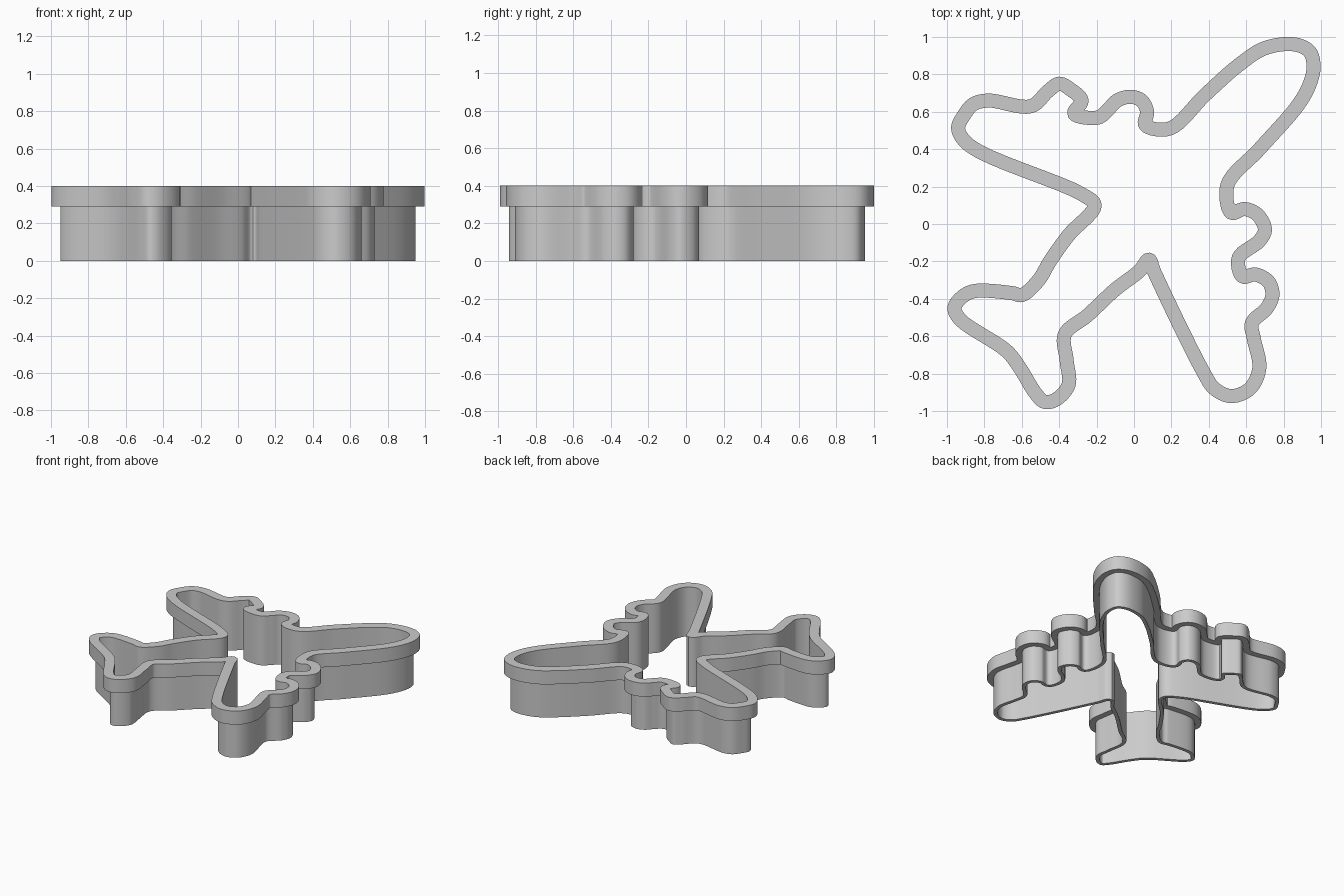
import bpy
import bmesh
import math
from mathutils import Vector, kdtree

default_cube = bpy.data.objects.get("Cube")
if default_cube:
    bpy.data.objects.remove(default_cube, do_unlink=True)

# Wall centreline of the aircraft silhouette, clockwise, in hundredths of a unit
NOSE = [(19, 51), (38, 69), (56, 85), (70, 94), (86, 96), (94, 92), (96, 84),
        (94, 75), (88, 64), (67, 40), (50, 21)]
LEFT_WING = [(52, 6), (59, 8), (66, 5), (70, -3), (67, -9), (56, -18), (58, -28),
             (65, -27), (72, -31), (74, -38), (71, -45), (63, -53), (64, -61),
             (67, -77), (62, -88), (52, -92), (43, -88), (37, -79), (11, -26), (8, -19)]
TAIL = [(3, -25), (-10, -35), (-25, -49), (-37, -59), (-36, -73), (-35, -86),
        (-42, -94), (-48, -95), (-53, -90), (-61, -77), (-68, -68), (-93, -51),
        (-96, -45), (-93, -40), (-86, -36), (-65, -37), (-60, -38), (-51, -30),
        (-45, -20), (-35, -6)]
RIGHT_WING = [(-21, 10), (-28, 16), (-88, 42), (-94, 51), (-91, 58), (-86, 64),
              (-78, 66), (-55, 63), (-46, 71), (-40, 75), (-34, 72), (-28, 66),
              (-32, 59), (-19, 57), (-14, 61), (-9, 66), (-2, 68), (4, 66),
              (7, 60), (6, 53)]

# Cross-section of the wall as (outward offset, height): thin blade, wide rim
INNER, BLADE, RIM = -0.0375, -0.01, 0.0375
STEP, TOP = 0.29, 0.4
SECTION = [(INNER, 0), (BLADE, 0), (BLADE, STEP), (RIM, STEP), (RIM, TOP), (INNER, TOP)]


def smooth_loop(points, samples=8):
    """Closed centripetal spline through the points."""
    count, result = len(points), []
    for i in range(count):
        a, b, c, d = (points[(i + k) % count] for k in (-1, 0, 1, 2))
        ta = 0.0
        tb = ta + math.sqrt((b - a).length)
        tc = tb + math.sqrt((c - b).length)
        td = tc + math.sqrt((d - c).length)

        def blend(p, q, start, end, t):
            return p + (q - p) * ((t - start) / (end - start))

        for s in range(samples):
            t = tb + (tc - tb) * s / samples
            ab, bc, cd = blend(a, b, ta, tb, t), blend(b, c, tb, tc, t), blend(c, d, tc, td, t)
            result.append(blend(blend(ab, bc, ta, tc, t), blend(bc, cd, tb, td, t), tb, tc, t))
    return result


def offset_loop(path, tree, distance):
    """Parallel loop; points that fall inside tight corners snap to a good neighbour."""
    count, moved = len(path), []
    for i, point in enumerate(path):
        along = (path[(i + 1) % count] - path[i - 1]).normalized()
        moved.append(point + Vector((-along.y, along.x, 0)) * distance)
    good = [tree.find(p)[2] > abs(distance) * 0.97 for p in moved]
    result = []
    for i in range(count):
        reach = 0
        while not good[i - reach] and not good[(i + reach) % count]:
            reach += 1
        result.append(moved[i - reach] if good[i - reach] else moved[(i + reach) % count])
    return result


outline = [Vector((x, y, 0)) / 100 for x, y in NOSE + LEFT_WING + TAIL + RIGHT_WING]
path = smooth_loop(outline)
tree = kdtree.KDTree(len(path))
for index, point in enumerate(path):
    tree.insert(point, index)
tree.balance()

# Sweep the section along the outline
loops = {offset: offset_loop(path, tree, offset) for offset in (INNER, BLADE, RIM)}
bm = bmesh.new()
rings = [[bm.verts.new((p.x, p.y, height)) for p in loops[offset]] for offset, height in SECTION]
for k, ring in enumerate(rings):
    following = rings[(k + 1) % len(rings)]
    for i in range(len(ring)):
        j = (i + 1) % len(ring)
        bm.faces.new((ring[i], ring[j], following[j], following[i]))
bmesh.ops.remove_doubles(bm, verts=bm.verts, dist=0.0005)
bmesh.ops.recalc_face_normals(bm, faces=bm.faces)
mesh = bpy.data.meshes.new("aircraft_cutter_wall")
bm.to_mesh(mesh)
bm.free()
cutter = bpy.data.objects.new("aircraft_cutter_wall", mesh)
bpy.context.collection.objects.link(cutter)

# Plain grey plastic
grey = bpy.data.materials.new("light_grey")
grey.use_nodes = True
colour = (0.6, 0.6, 0.6, 1)
grey.diffuse_color = colour
grey.node_tree.nodes["Principled BSDF"].inputs["Base Color"].default_value = colour
mesh.materials.append(grey)

# Smooth walls with crisp rim edges
bpy.ops.object.select_all(action="DESELECT")
cutter.select_set(True)
bpy.context.view_layer.objects.active = cutter
bpy.ops.object.shade_smooth_by_angle(angle=math.radians(30))
